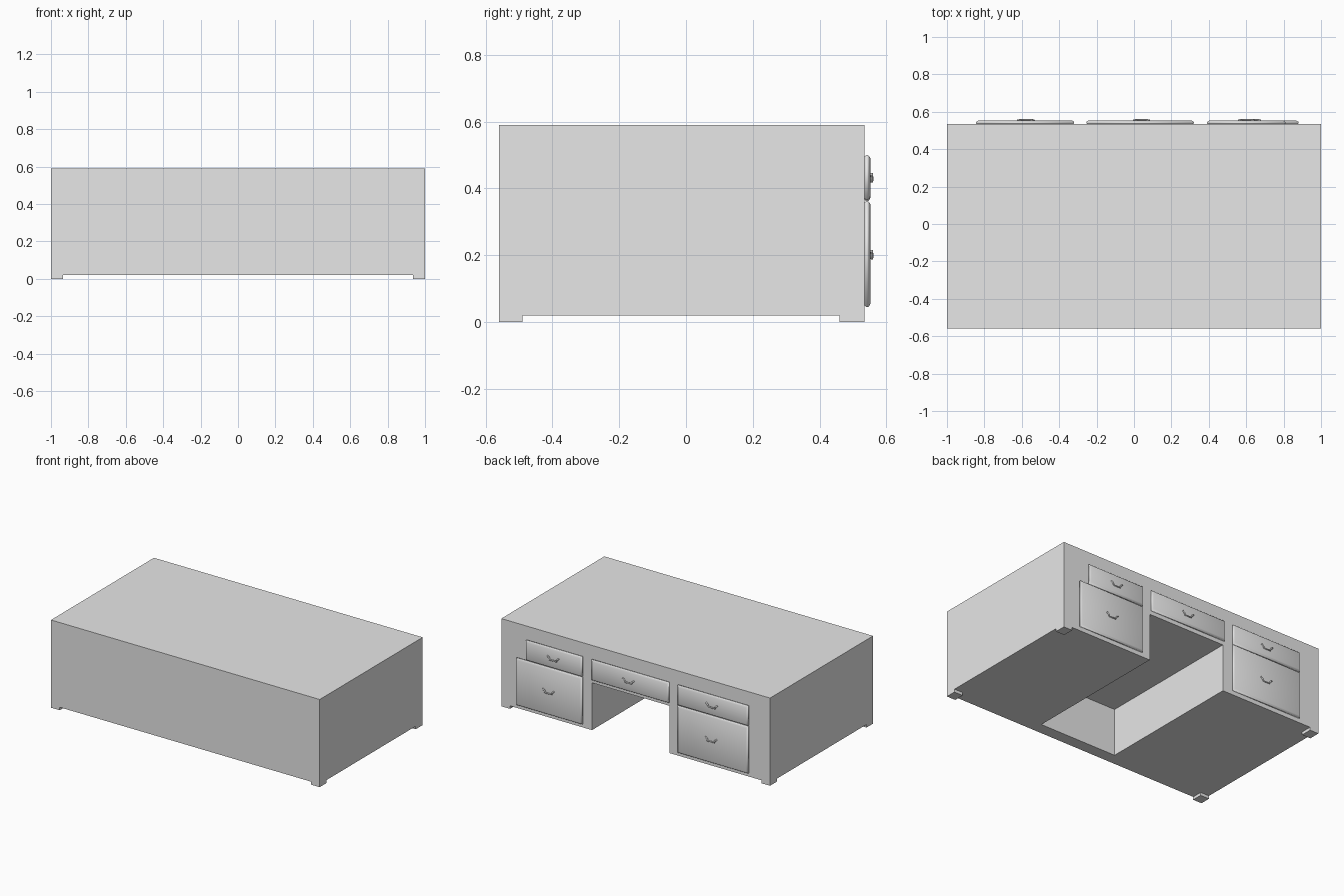
import bpy, bmesh

if "Cube" in bpy.data.objects:
    bpy.data.objects.remove(bpy.data.objects["Cube"])

grey = bpy.data.materials.new("plain_grey")
grey.diffuse_color = (0.8, 0.8, 0.8, 1)
grey.use_nodes = True
grey.node_tree.nodes["Principled BSDF"].inputs["Base Color"].default_value = grey.diffuse_color

BACK = 0.535  # plane that carries the drawers


def make_object(name, bm):
    bmesh.ops.recalc_face_normals(bm, faces=bm.faces)
    mesh = bpy.data.meshes.new(name)
    bm.to_mesh(mesh)
    bm.free()
    mesh.materials.append(grey)
    ob = bpy.data.objects.new(name, mesh)
    bpy.context.collection.objects.link(ob)
    return ob


def box(name, x0, x1, y0, y1, z0, z1):
    bm = bmesh.new()
    bmesh.ops.create_cube(bm, size=1)
    for v in bm.verts:
        v.co.x = x1 if v.co.x > 0 else x0
        v.co.y = y1 if v.co.y > 0 else y0
        v.co.z = z1 if v.co.z > 0 else z0
    return make_object(name, bm)


def drawer(name, x0, x1, z0, z1):
    # rounded front: stacked rectangles (inset, y offset), smooth shaded
    bm = bmesh.new()
    rings = []
    for inset, dy in ((0.006, -0.001), (0.0, 0.004), (0.0, 0.010), (0.004, 0.014), (0.012, 0.018)):
        pts = ((x0 + inset, z0 + inset), (x1 - inset, z0 + inset),
               (x1 - inset, z1 - inset), (x0 + inset, z1 - inset))
        rings.append([bm.verts.new((x, BACK + dy, z)) for x, z in pts])
    for a, b in zip(rings, rings[1:]):
        for i in range(4):
            j = (i + 1) % 4
            bm.faces.new((a[i], a[j], b[j], b[i]))
    bm.faces.new(rings[0])
    bm.faces.new(rings[-1])
    ob = make_object(name, bm)
    for p in ob.data.polygons:
        p.use_smooth = True


def handle(name, x, z):
    # drop pull: a small bent bar
    half = [(-0.040, 0.016, 0.012), (-0.040, 0.021, 0.012), (-0.030, 0.021, 0.004),
            (-0.024, 0.021, -0.009)]
    path = half + [(-a, b, c) for a, b, c in reversed(half)]
    cu = bpy.data.curves.new(name, 'CURVE')
    cu.dimensions = '3D'
    cu.bevel_depth = 0.005
    cu.bevel_resolution = 1
    cu.use_fill_caps = True
    sp = cu.splines.new('POLY')
    sp.points.add(len(path) - 1)
    for p, (a, b, c) in zip(sp.points, path):
        p.co = (x + a, BACK + b, z + c, 1)
    cu.materials.append(grey)
    ob = bpy.data.objects.new(name, cu)
    bpy.context.collection.objects.link(ob)


# desk body with the knee hole cut from the back
body = box("desk_body", -1, 1, -0.56, BACK, 0.02, 0.59)
cutter = box("knee_hole_cutter", -0.25, 0.325, -0.48, 0.7, -0.1, 0.338)
cutter.hide_render = True
mod = body.modifiers.new("knee_hole", 'BOOLEAN')
mod.operation = 'DIFFERENCE'
mod.solver = 'EXACT'
mod.object = cutter
bpy.context.view_layer.objects.active = body
bpy.ops.object.modifier_apply(modifier=mod.name)
bpy.data.objects.remove(cutter)

# corner feet
for sx, side in ((-1, "left"), (1, "right")):
    xs = sorted((sx, sx * 0.935))
    box("front_foot_" + side, *xs, -0.56, -0.49, 0, 0.021)
    box("back_foot_" + side, *xs, 0.46, BACK, 0, 0.021)

# drawers with their pulls: x range, z range, pull position
for name, x0, x1, z0, z1, hx, hz in (
        ("left_lower", -0.845, -0.32, 0.045, 0.362, -0.575, 0.20),
        ("left_upper", -0.845, -0.32, 0.366, 0.50, -0.58, 0.43),
        ("middle", -0.255, 0.32, 0.362, 0.50, 0.04, 0.43),
        ("right_lower", 0.39, 0.88, 0.045, 0.362, 0.635, 0.20),
        ("right_upper", 0.39, 0.81, 0.366, 0.50, 0.60, 0.43)):
    drawer(name + "_drawer", x0, x1, z0, z1)
    handle(name + "_handle", hx, hz)
